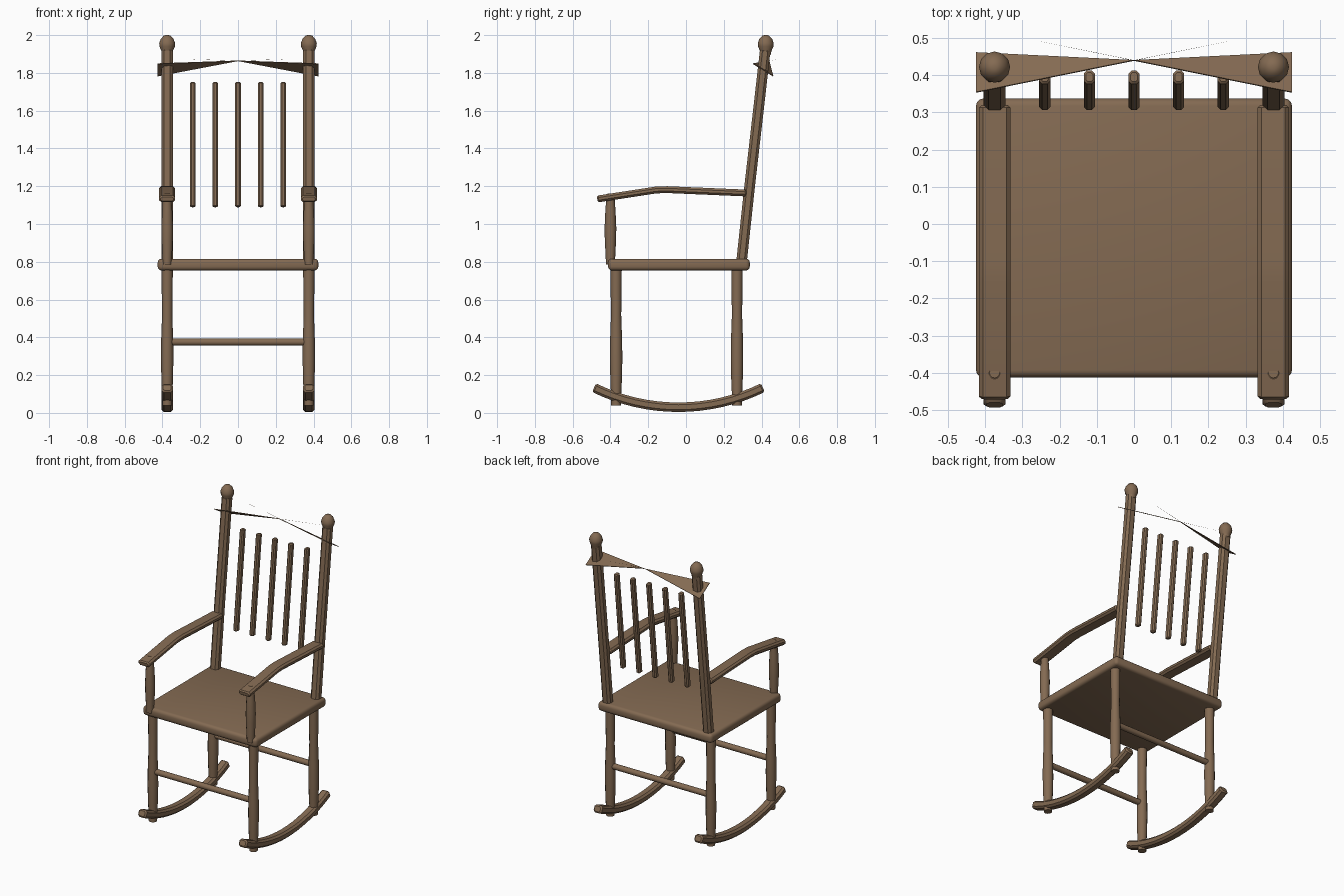
import bpy, bmesh, math
from mathutils import Vector

if "Cube" in bpy.data.objects:
    bpy.data.objects.remove(bpy.data.objects["Cube"])

wood = bpy.data.materials.new("brown_wood")
wood.diffuse_color = (0.23, 0.145, 0.085, 1)
wood.use_nodes = True
wood.node_tree.nodes["Principled BSDF"].inputs["Base Color"].default_value = wood.diffuse_color
X = 0.375


def finish(name, bm, angle=35):
    bmesh.ops.recalc_face_normals(bm, faces=bm.faces)
    me = bpy.data.meshes.new(name)
    bm.to_mesh(me)
    bm.free()
    ob = bpy.data.objects.new(name, me)
    bpy.context.collection.objects.link(ob)
    me.materials.append(wood)
    bpy.ops.object.select_all(action='DESELECT')
    ob.select_set(True)
    bpy.context.view_layer.objects.active = ob
    bpy.ops.object.shade_smooth_by_angle(angle=math.radians(angle))
    return ob


def skin(bm, rings):
    loops = [[bm.verts.new(p) for p in r] for r in rings]
    n = len(loops[0])
    for a, b in zip(loops, loops[1:]):
        for i in range(n):
            j = (i + 1) % n
            bm.faces.new((a[i], a[j], b[j], b[i]))
    bm.faces.new(loops[0])
    bm.faces.new(loops[-1])


def turned(name, x, y, profile, sides=12):
    """Lathe (radius, z) profile about a vertical axis."""
    bm = bmesh.new()
    ang = [2 * math.pi * i / sides for i in range(sides)]
    skin(bm, [[(x + r * math.cos(a), y + r * math.sin(a), z) for a in ang]
              for r, z in profile])
    return finish(name, bm)


def sweep(name, x, path, w, t, c):
    """Sweep a chamfered w by t section along a (y, z) path."""
    bm = bmesh.new()
    w, t = w / 2, t / 2
    sec = [(w, t - c), (w - c, t), (c - w, t), (-w, t - c),
           (-w, c - t), (c - w, -t), (w - c, -t), (w, c - t)]
    pts = [Vector(p) for p in path]
    rings = []
    for i, p in enumerate(pts):
        d = (pts[min(i + 1, len(pts) - 1)] - pts[max(i - 1, 0)]).normalized()
        nrm = Vector((-d.y, d.x))
        rings.append((p, d, nrm, 1.0))
    # small tapered ends
    e = c * 0.7
    first, last = rings[0], rings[-1]
    rings[0] = (first[0] + first[1] * e, *first[1:])
    rings[-1] = (last[0] - last[1] * e, *last[1:])
    rings = [(*first[:3], 0)] + rings + [(*last[:3], 0)]
    out = []
    for p, d, nrm, full in rings:
        kx, kt = (1, 1) if full else (1 - e / w, 1 - e / t)
        out.append([(x + sx * kx, p.x + nrm.x * st * kt, p.y + nrm.y * st * kt)
                    for sx, st in sec])
    skin(bm, out)
    return finish(name, bm)


# Seat with rounded edges
bm = bmesh.new()
bmesh.ops.create_cube(bm, size=1)
for v in bm.verts:
    v.co = Vector((v.co.x * 0.85, v.co.y * 0.75 - 0.0375, v.co.z * 0.062 + 0.785))
bmesh.ops.bevel(bm, geom=bm.edges[:], offset=0.02, segments=3, profile=0.5,
                affect='EDGES')
finish("seat", bm)

leg = [(0.026, 0.04), (0.026, 0.08), (0.03, 0.16), (0.033, 0.28), (0.032, 0.38),
       (0.027, 0.52), (0.029, 0.65), (0.03, 0.77)]
support = [(0.024, 0.785), (0.025, 0.82), (0.03, 0.92), (0.031, 0.98),
           (0.027, 1.07), (0.023, 1.12), (0.023, 1.155), (0.014, 1.162)]
finial = [(0.026, 1.895), (0.03, 1.915), (0.041, 1.94), (0.042, 1.957),
          (0.034, 1.98), (0.018, 1.997), (0.006, 2.0)]
R, half = 1.017, 0.455
rock = [(-0.04 + R * math.sin(a), 0.03 + R * (1 - math.cos(a)))
        for a in [half * (i / 8 - 1) for i in range(17)]]
post = [(0.293, 0.79), (0.337, 1.2), (0.383, 1.6), (0.42, 1.925)]
arm = [(-0.47, 1.132), (-0.40, 1.143), (-0.16, 1.18), (-0.10, 1.182),
       (0.32, 1.164)]

# Mirrored side parts
for side, s in (("left", -1), ("right", 1)):
    x = s * X
    turned(f"front_leg_{side}", x, -0.37, leg)
    turned(f"back_leg_{side}", x, 0.27, leg)
    turned(f"arm_support_{side}", x, -0.40, support)
    turned(f"finial_{side}", x, 0.422, finial)
    sweep(f"rocker_{side}", x, rock, 0.06, 0.05, 0.012)
    sweep(f"back_post_{side}", x, post, 0.06, 0.056, 0.014)
    sweep(f"armrest_{side}", x, arm, 0.085, 0.036, 0.011)

# Back slats
for i in range(5):
    sweep(f"back_slat_{i + 1}", (i - 2) * 0.12, [(0.324, 1.09), (0.395, 1.75)],
          0.03, 0.036, 0.008)

# Stretchers between the legs
for name, y in (("front_stretcher", -0.37), ("back_stretcher", 0.27)):
    bm = bmesh.new()
    skin(bm, [[(x, y + 0.019 * math.cos(k * math.pi / 6),
                0.375 + 0.019 * math.sin(k * math.pi / 6)) for k in range(12)]
              for x in (-X, X)])
    finish(name, bm)

# Twisted crest rail: thin sheet pinched to a point at the middle, with slivers
tip = Vector((0, 0.44, 1.864))
off = Vector((0, 0.0022, 0.0033))
bm = bmesh.new()
for s in (-1, 1):
    front = Vector((s * 0.425, 0.354, 1.849))
    back = Vector((s * 0.425, 0.461, 1.783))
    skin(bm, [[p + off * k for p in (front, back, tip)] for k in (-0.5, 0.5)])
    end = tip + (tip - front) * 0.7
    bm.faces.new([bm.verts.new(p) for p in
                  (tip - off * 0.2, tip + off * 0.2, end)])
finish("crest_rail", bm, 20)
